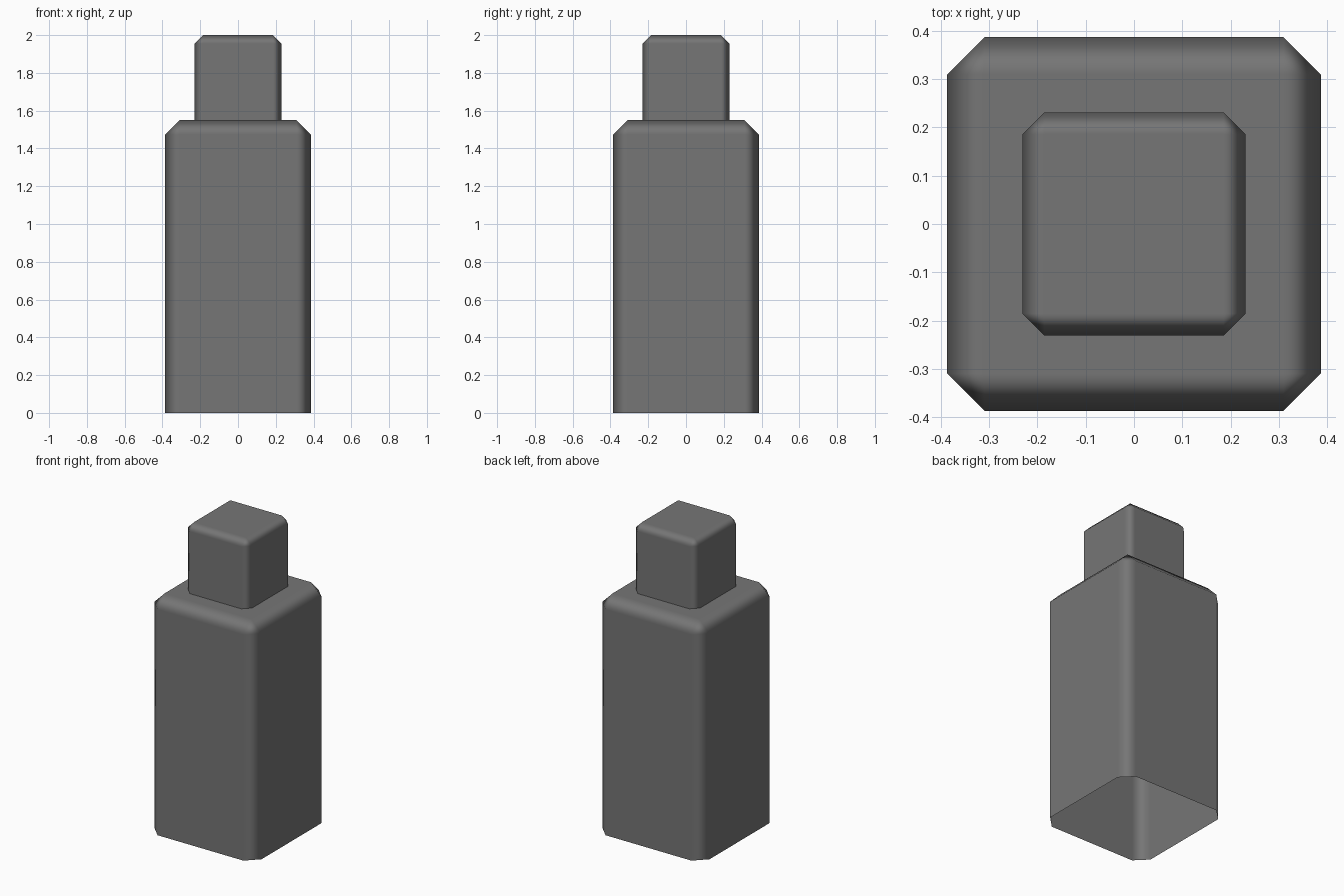
import bpy, bmesh

if "Cube" in bpy.data.objects:
    bpy.data.objects.remove(bpy.data.objects["Cube"])

grey = bpy.data.materials.new("dark_grey")
grey.diffuse_color = (0.18, 0.18, 0.18, 1.0)
grey.use_nodes = True
grey.node_tree.nodes["Principled BSDF"].inputs["Base Color"].default_value = grey.diffuse_color


def chamfered_shell(name, half, z0, z1, chamfer):
    """Square block, open underneath, with chamfered side and top edges."""
    bm = bmesh.new()
    bmesh.ops.create_cube(bm, size=2.0)
    for v in bm.verts:
        v.co.x *= half
        v.co.y *= half
        v.co.z = z1 if v.co.z > 0 else z0
    # Remove the underside, then chamfer every edge that is not on the rim
    floor = [f for f in bm.faces if f.normal.z < -0.5]
    if not floor:
        floor = [f for f in bm.faces if all(abs(v.co.z - z0) < 1e-5 for v in f.verts)]
    bmesh.ops.delete(bm, geom=floor, context='FACES_ONLY')
    edges = [e for e in bm.edges if not e.is_boundary]
    bmesh.ops.bevel(bm, geom=edges, offset=chamfer, offset_type='OFFSET',
                    segments=1, profile=0.5, affect='EDGES')
    for f in bm.faces:
        f.smooth = True
    mesh = bpy.data.meshes.new(name)
    bm.to_mesh(mesh)
    bm.free()
    mesh.materials.append(grey)
    obj = bpy.data.objects.new(name, mesh)
    bpy.context.collection.objects.link(obj)
    # Flat panels stay flat, chamfers blend softly
    wn = obj.modifiers.new("weighted_normals", 'WEIGHTED_NORMAL')
    wn.weight = 100
    return obj


# Tall bottle body and the smaller cap standing on it
chamfered_shell("bottle_body", 0.387, 0.0, 1.55, 0.077)
chamfered_shell("bottle_cap", 0.231, 1.55, 2.0, 0.0455)
